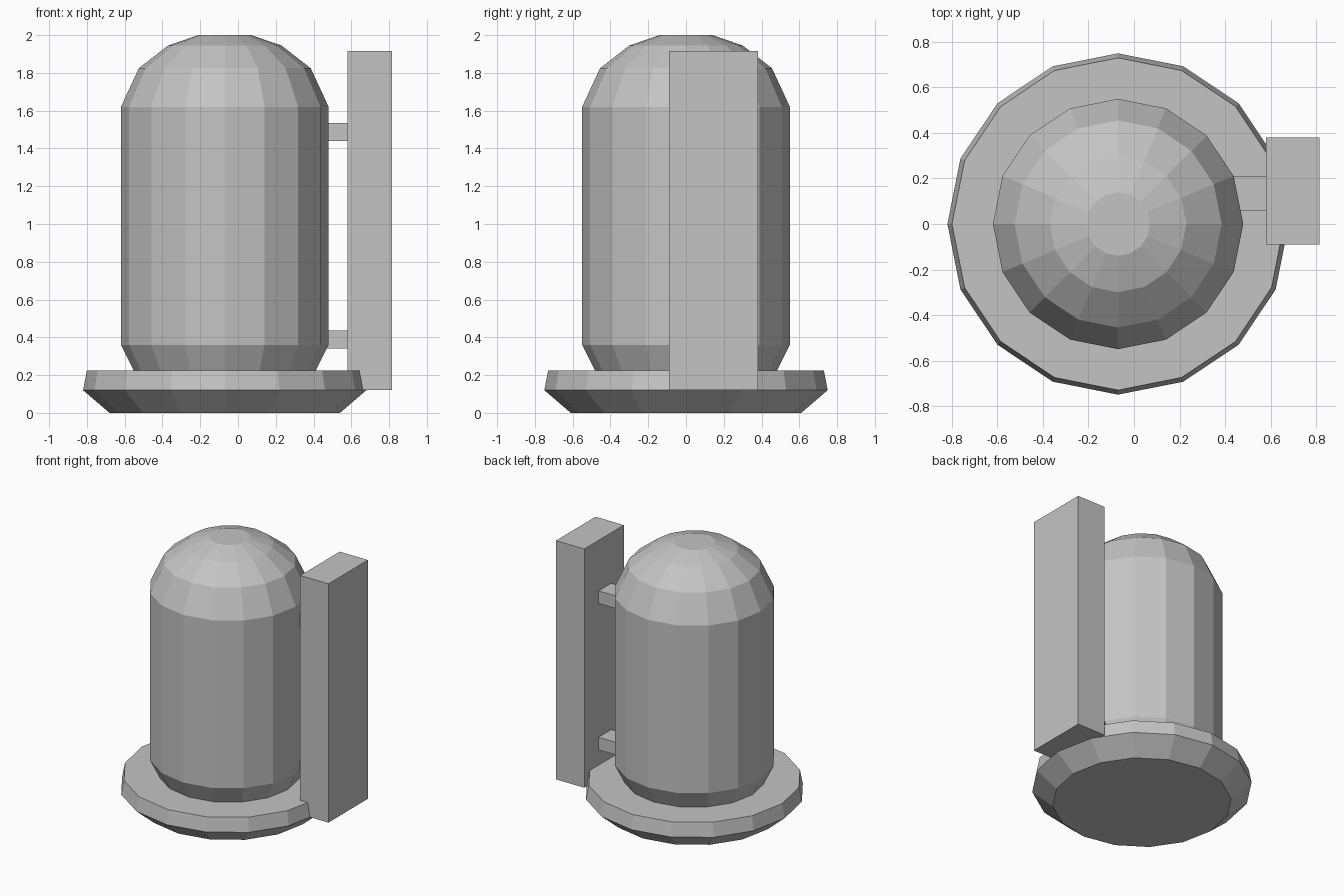
import bpy
import bmesh
import math

default = bpy.data.objects.get("Cube")
if default:
    bpy.data.objects.remove(default)

SIDES = 16
CENTRE_X = -0.07

grey = bpy.data.materials.new("light_grey")
grey.use_nodes = True
colour = (0.55, 0.55, 0.55, 1)
grey.diffuse_color = colour
grey.node_tree.nodes["Principled BSDF"].inputs["Base Color"].default_value = colour


def add_object(name, bm):
    bmesh.ops.recalc_face_normals(bm, faces=bm.faces)
    mesh = bpy.data.meshes.new(name)
    bm.to_mesh(mesh)
    bm.free()
    mesh.materials.append(grey)
    obj = bpy.data.objects.new(name, mesh)
    bpy.context.collection.objects.link(obj)
    return obj


def lathe(name, profile):
    """Capped, faceted solid from (radius, height) pairs."""
    bm = bmesh.new()
    rings = []
    for r, z in profile:
        angles = [math.tau * i / SIDES for i in range(SIDES)]
        rings.append([bm.verts.new((r * math.cos(a), r * math.sin(a), z)) for a in angles])
    for low, high in zip(rings, rings[1:]):
        for i in range(SIDES):
            j = (i + 1) % SIDES
            bm.faces.new((low[i], low[j], high[j], high[i]))
    bm.faces.new(rings[0][::-1])
    bm.faces.new(rings[-1])
    add_object(name, bm).location.x = CENTRE_X


def box(name, low, high):
    bm = bmesh.new()
    bmesh.ops.create_cube(bm, size=1)
    for v in bm.verts:
        v.co = [(a + b) / 2 + c * (b - a) for a, b, c in zip(low, high, v.co)]
    add_object(name, bm)


# Wide base with a sloped underside
lathe("base", [(0.61, 0), (0.75, 0.12), (0.73, 0.225)])

# Domed tank, tapering in at its foot
lathe("tank", [(0.445, 0.15), (0.55, 0.36), (0.55, 1.62),
               (0.455, 1.825), (0.30, 1.945), (0.14, 2.0)])

# Upright side panel and the two brackets that hold it
box("side_panel", (0.58, -0.09, 0.12), (0.815, 0.38, 1.915))
for name, z in (("lower_bracket", 0.34), ("upper_bracket", 1.44)):
    box(name, (0.38, 0.06, z), (0.59, 0.21, z + 0.095))
